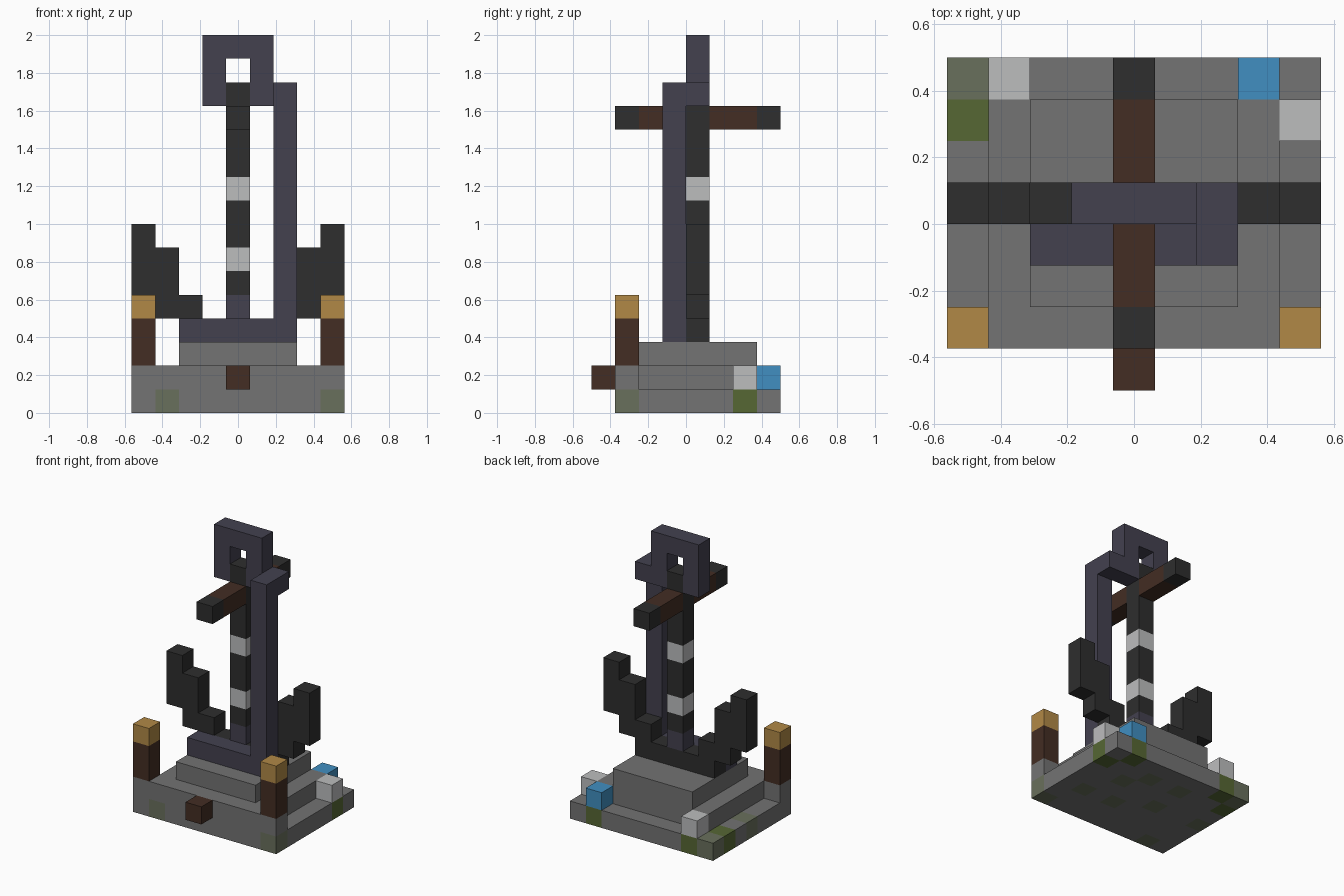
import bpy, bmesh
from mathutils import Vector

if "Cube" in bpy.data.objects:
    bpy.data.objects.remove(bpy.data.objects["Cube"], do_unlink=True)

U = 0.125  # one grid cell; all part sizes below are in cells


def material(name, rgb):
    lin = [((c / 255 + 0.055) / 1.055) ** 2.4 for c in rgb] + [1.0]
    m = bpy.data.materials.new(name)
    m.use_nodes = True
    m.diffuse_color = lin
    m.node_tree.nodes["Principled BSDF"].inputs["Base Color"].default_value = lin
    return m


stone = material("stone grey", (115, 115, 115))
mossy = material("mossy stone", (105, 112, 92))
green = material("moss green", (86, 103, 52))
iron = material("blue grey iron", (67, 65, 79))
black = material("charcoal", (46, 46, 46))
white = material("pale grey", (188, 189, 190))
brown = material("dark wood", (67, 45, 35))
gold = material("lantern gold", (177, 137, 70))
blue = material("bright blue", (65, 143, 193))


def finish(name, bm, mats):
    bmesh.ops.recalc_face_normals(bm, faces=bm.faces)
    bmesh.ops.scale(bm, vec=(U, U, U), verts=bm.verts)
    me = bpy.data.meshes.new(name)
    bm.to_mesh(me)
    bm.free()
    for m in mats:
        me.materials.append(m)
    ob = bpy.data.objects.new(name, me)
    bpy.context.collection.objects.link(ob)
    return ob


def box(name, lo, hi, mats, axis=2, cuts=()):
    """Box from lo to hi, cut along an axis into bands of the given materials."""
    lo, hi = Vector(lo), Vector(hi)
    bm = bmesh.new()
    bmesh.ops.create_cube(bm, size=1)
    for v in bm.verts:
        v.co = (lo + hi) / 2 + v.co * (hi - lo)
    normal = Vector([float(i == axis) for i in range(3)])
    for c in cuts:
        bmesh.ops.bisect_plane(bm, geom=bm.verts[:] + bm.edges[:] + bm.faces[:],
                               plane_co=normal * c, plane_no=normal)
    for f in bm.faces:
        f.material_index = sum(f.calc_center_median()[axis] > c for c in cuts)
    return finish(name, bm, mats)


def profile(name, points, y0, y1, mat):
    """Outline in x and z, extruded from y0 to y1."""
    bm = bmesh.new()
    face = bm.faces.new([bm.verts.new((x, y0, z)) for x, z in points])
    ext = bmesh.ops.extrude_face_region(bm, geom=[face])
    verts = [g for g in ext["geom"] if isinstance(g, bmesh.types.BMVert)]
    bmesh.ops.translate(bm, verts=verts, vec=(0, y1 - y0, 0))
    return finish(name, bm, [mat])


# Bottom slab of square stones, some of them mossy: (column, row) from -x and -y
moss_cells = {(1, 6), (7, 6), (8, 5), (0, 5)}
mossy_cells = {(0, 6), (0, 3), (1, 0), (8, 0), (7, 2), (6, 4), (5, 5), (3, 5), (5, 2), (3, 3)}
bm = bmesh.new()
bmesh.ops.create_grid(bm, x_segments=9, y_segments=7, size=1)
for v in bm.verts:
    v.co = (v.co.x * 4.5, v.co.y * 3.5 + 0.5, 0)
ext = bmesh.ops.extrude_face_region(bm, geom=bm.faces[:], use_keep_orig=True)
bmesh.ops.translate(bm, vec=(0, 0, 1),
                    verts=[g for g in ext["geom"] if isinstance(g, bmesh.types.BMVert)])
bmesh.ops.recalc_face_normals(bm, faces=bm.faces)
for f in bm.faces:
    p = f.calc_center_median() - f.normal * 0.5
    cell = (int(p.x + 4.5), int(p.y + 3))
    f.material_index = 1 if cell in mossy_cells else 2 if cell in moss_cells else 0
finish("base_slab", bm, [stone, mossy, green])

# Stone steps
box("front_ledge", (-4.5, -3, 1), (4.5, -2, 2), [stone])
box("middle_step", (-3.5, -2, 1), (3.5, 3, 2), [stone])
box("top_step", (-2.5, -2, 2), (2.5, 3, 3), [stone])
box("front_peg", (-0.5, -4, 1), (0.5, -3, 2), [brown])

# Small coloured stones at the back corners
box("blue_stone", (2.5, 3, 1), (3.5, 4, 2), [blue])
box("left_pale_stone", (3.5, 2, 1), (4.5, 3, 2), [white])
box("right_pale_stone", (-3.5, 3, 1), (-2.5, 4, 2), [white])

# Lantern posts
for side, x in (("left", 4), ("right", -4)):
    box(side + "_lantern_post", (x - 0.5, -3, 2), (x + 0.5, -2, 5), [brown, gold], 2, [4])

# Stepped arms, mirrored about the centre
half = [(2.5, 3), (2.5, 4), (3.5, 4), (3.5, 5), (4.5, 5), (4.5, 8), (3.5, 8),
        (3.5, 7), (2.5, 7), (2.5, 5), (1.5, 5), (1.5, 4)]
profile("anchor_arms", half + [(-x, z) for x, z in reversed(half)], 0, 1, black)

# Banded shank with crossbar and ring
box("shank", (-0.5, 0, 4), (0.5, 1, 14), [iron, black, white, black, white, black],
    2, [5, 6, 7, 9, 10])
box("front_crossbar", (-0.5, -3, 12), (0.5, 0, 13), [black, brown], 1, [-2])
box("back_crossbar", (-0.5, 1, 12), (0.5, 4, 13), [brown, black], 1, [3])
profile("top_ring", [(1.5, 13), (1.5, 16), (-1.5, 16), (-1.5, 13),
                     (-0.5, 13), (-0.5, 15), (0.5, 15), (0.5, 13)], 0, 1, iron)

# Chain lying along the step, rising beside the shank and joining the ring
profile("chain", [(-2.5, 3), (2.5, 3), (2.5, 14), (1.5, 14), (1.5, 4), (-2.5, 4)], -1, 0, iron)
box("chain_link", (1.5, 0, 13), (2.5, 1, 14), [iron])
